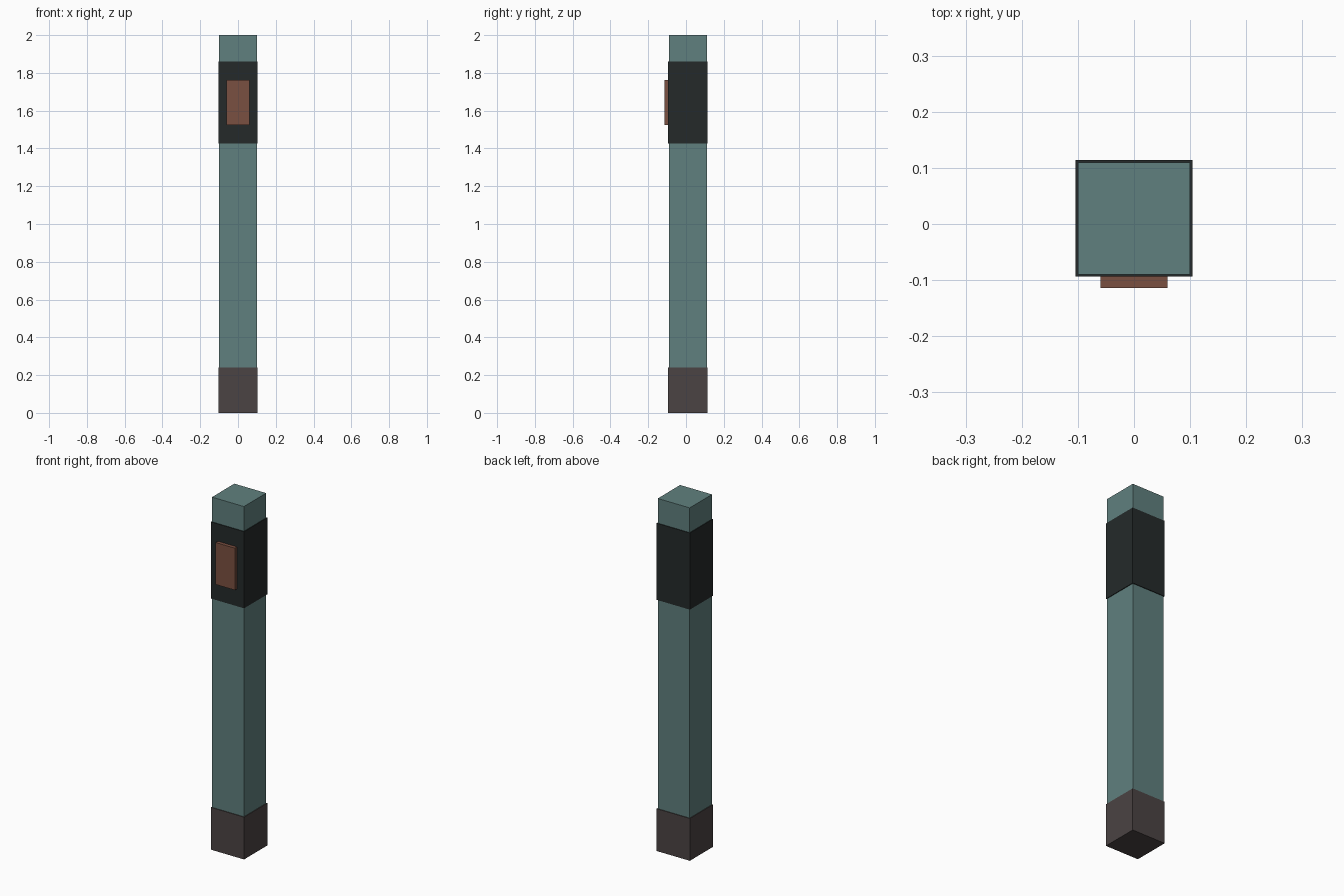
import bpy

if "Cube" in bpy.data.objects:
    bpy.data.objects.remove(bpy.data.objects["Cube"])

CENTRE_Y = 0.01  # post axis sits slightly back because of the front plate


def box(name, half_x, y0, y1, z0, z1, colour):
    bpy.ops.mesh.primitive_cube_add(size=1, location=(0, (y0 + y1) / 2, (z0 + z1) / 2))
    obj = bpy.context.object
    obj.name = name
    obj.scale = (2 * half_x, y1 - y0, z1 - z0)
    bpy.ops.object.transform_apply(location=False, rotation=False, scale=True)
    mat = bpy.data.materials.new(name + "_colour")
    mat.diffuse_color = (*colour, 1)
    mat.use_nodes = True
    mat.node_tree.nodes["Principled BSDF"].inputs["Base Color"].default_value = mat.diffuse_color
    obj.data.materials.append(mat)
    return obj


def square_section(name, half, z0, z1, colour):
    return box(name, half, CENTRE_Y - half, CENTRE_Y + half, z0, z1, colour)


# Main post, bottom kept just inside the foot sleeve
square_section("post", 0.1, 0.005, 2.0, (0.117, 0.216, 0.209))
# Foot sleeve
square_section("foot_sleeve", 0.104, 0.0, 0.24, (0.070, 0.056, 0.056))
# Dark upper band
square_section("upper_band", 0.104, 1.425, 1.86, (0.018, 0.023, 0.023))
# Raised plate on the front of the band
box("front_plate", 0.06, -0.114, -0.09, 1.524, 1.762, (0.195, 0.080, 0.053))
